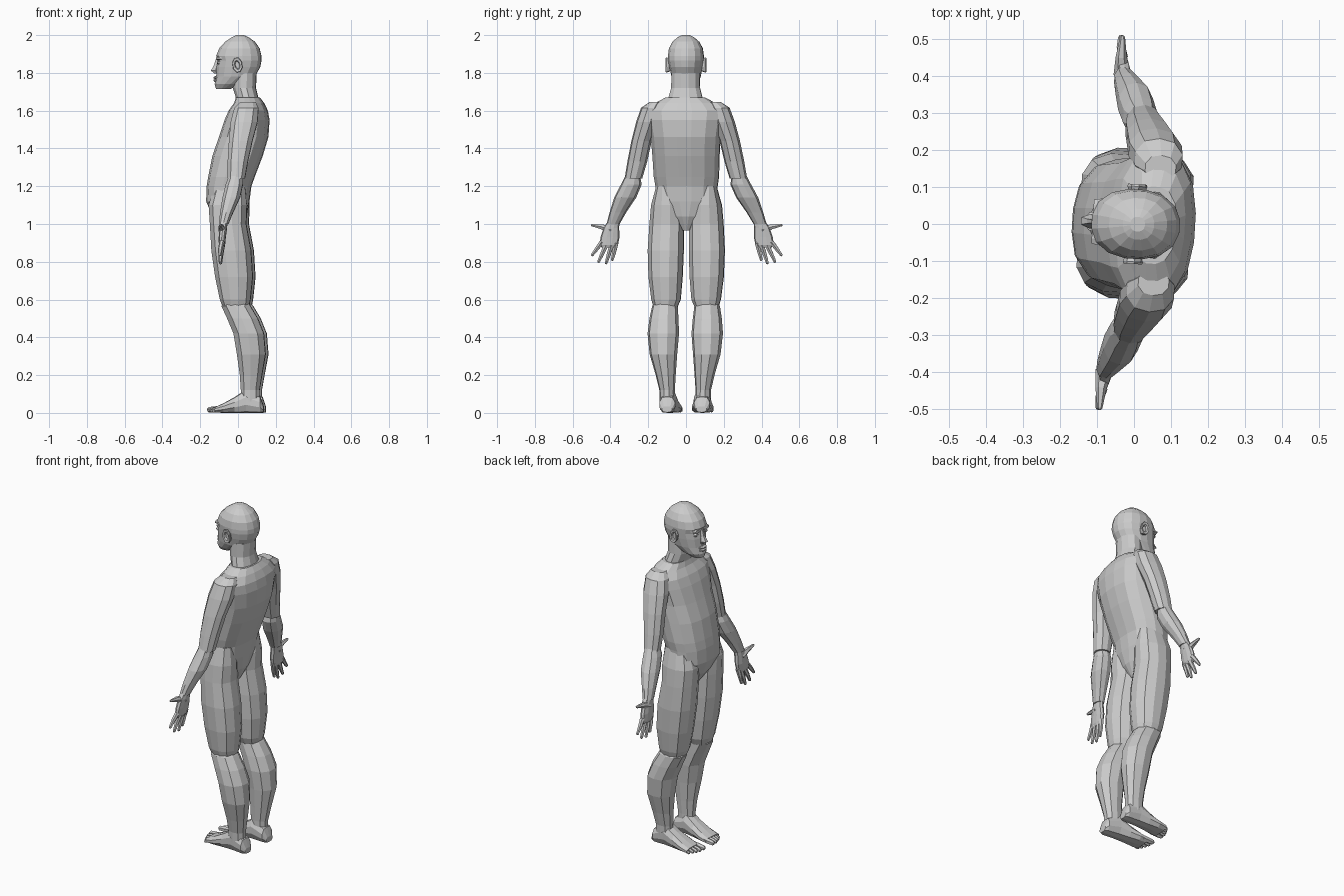
import bpy, bmesh, math
from mathutils import Vector, Matrix

TURN = Matrix.Rotation(math.radians(-3.5), 4, 'Z')   # figure stands slightly turned


def loft(name, rings, n=10, p=2.4, side=1, phase=0.5):
    """Skin rings (centre, u, v) of n-sided superellipses, caps both ends."""
    bm = bmesh.new()
    loops = []
    for c, u, v in rings:
        c, u, v = Vector(c), Vector(u), Vector(v)
        loop = []
        for i in range(n):
            a = 2 * math.pi * (i + phase) / n
            ca, sa = math.cos(a), math.sin(a)
            k = (abs(ca) ** p + abs(sa) ** p) ** (-1 / p)
            q = c + u * ca * k + v * sa * k
            q.y *= side
            loop.append(bm.verts.new(TURN @ q))
        loops.append(loop)
    for a, b in zip(loops, loops[1:]):
        for i in range(n):
            j = (i + 1) % n
            bm.faces.new((a[i], a[j], b[j], b[i]))
    bm.faces.new(loops[0])
    bm.faces.new(loops[-1])
    bmesh.ops.recalc_face_normals(bm, faces=bm.faces)
    me = bpy.data.meshes.new(name)
    bm.to_mesh(me)
    bm.free()
    ob = bpy.data.objects.new(name, me)
    bpy.context.collection.objects.link(ob)
    return ob


def level(z, x0, x1, y0, y1):
    """Horizontal ring from its extents."""
    return ((x0 + x1) / 2, (y0 + y1) / 2, z), ((x1 - x0) / 2, 0, 0), (0, (y1 - y0) / 2, 0)


def upright(x, y0, y1, z0, z1):
    """Ring standing across the x axis."""
    return (x, (y0 + y1) / 2, (z0 + z1) / 2), (0, (y1 - y0) / 2, 0), (0, 0, (z1 - z0) / 2)


def tube(name, points, radii, side=1, n=6):
    """Finger-like tube along a polyline, rounded off at the tip."""
    pts = [Vector(q) for q in points]
    d = (pts[-1] - pts[0]).normalized()
    ref = Vector((1, 0, 0)) if abs(d.x) < 0.7 else Vector((0, 0, 1))
    u = d.cross(ref).normalized()
    v = d.cross(u)
    rings = [(q, u * r, v * r) for q, r in zip(pts, radii)]
    rings.append((pts[-1] + d * radii[-1] * 0.6, u * radii[-1] * 0.5, v * radii[-1] * 0.5))
    return loft(name, rings, n, 2, side)


def mid_levels(rows):
    return [level(z, a, b, -h, h) for z, a, b, h in rows]


# Torso with pelvis wedge and shoulder slope
loft("torso", mid_levels([
    (.965, -.08, .01, .02), (1.04, -.135, .045, .09), (1.12, -.168, .06, .16),
    (1.2, -.165, .07, .165), (1.25, -.157, .088, .173), (1.36, -.135, .13, .178),
    (1.46, -.10, .16, .185), (1.55, -.07, .166, .20), (1.6, -.048, .157, .205),
    (1.64, -.02, .138, .16), (1.67, -.01, .115, .105)]), 16, 2.5)

# Neck
loft("neck", mid_levels([
    (1.62, -.02, .125, .11), (1.67, -.012, .108, .092), (1.72, -.028, .096, .078),
    (1.8, -.03, .10, .076)]), 12, 2.1)

# Head
loft("head", mid_levels([
    (1.715, -.117, -.04, .034), (1.74, -.124, .02, .058), (1.78, -.116, .09, .077),
    (1.83, -.114, .118, .088), (1.865, -.108, .125, .094), (1.89, -.116, .125, .095),
    (1.93, -.10, .115, .09), (1.965, -.068, .09, .071), (1.99, -.03, .055, .042),
    (2.0, -.01, .03, .02)]), 16, 2.25)

# Nose and lips
loft("nose", mid_levels([
    (1.88, -.117, -.09, .009), (1.84, -.13, -.09, .012), (1.812, -.147, -.09, .02),
    (1.798, -.128, -.09, .017)]), 6, 2)
for name, z in (("upper_lip", 1.775), ("lower_lip", 1.76)):
    loft(name, [upright(-.09, -.034, .034, z - .008, z + .008),
                upright(-.122, -.026, .026, z - .008, z + .008),
                upright(-.13, -.014, .014, z - .003, z + .003)], 8, 2)

for s, tag in ((1, "right"), (-1, "left")):
    # Eye, brow and ear
    loft("eye_" + tag, [upright(-.09, .022, .056, 1.842, 1.866),
                        upright(-.108, .028, .05, 1.847, 1.862)], 8, 2, s)
    loft("brow_" + tag, [upright(-.08, .008, .066, 1.866, 1.892),
                         upright(-.112, .012, .06, 1.868, 1.886)], 8, 3, s)
    loft("ear_" + tag, [
        ((.003, y, 1.842), (rx, 0, .004), (-.006, 0, rz))
        for y, rx, rz in ((.075, .016, .03), (.102, .026, .04), (.108, .024, .038),
                          (.106, .014, .024), (.095, .01, .018))], 8, 2.4, s)

    # Upper arm and forearm
    loft("upper_arm_" + tag, [level(*r) for r in (
        (1.645, .02, .105, .12, .19), (1.615, -.01, .122, .12, .235),
        (1.54, -.028, .118, .14, .262), (1.44, -.035, .093, .18, .288),
        (1.33, -.04, .07, .205, .31), (1.24, -.038, .055, .232, .325))], 10, 2.3, s)
    loft("forearm_" + tag, [level(*r) for r in (
        (1.265, -.028, .045, .245, .316), (1.21, -.048, .045, .235, .345),
        (1.14, -.063, .032, .265, .382), (1.06, -.073, -.003, .32, .408),
        (1.0, -.078, -.026, .355, .424))], 10, 2.3, s)

    # Palm, fingers and thumb
    loft("palm_" + tag, [level(*r) for r in (
        (1.02, -.07, -.03, .355, .415), (.98, -.074, -.034, .358, .44),
        (.93, -.077, -.04, .356, .457), (.89, -.076, -.044, .365, .462),
        (.875, -.072, -.05, .375, .45))], 10, 2.6, s)
    for i, (y0, z0, y1, z1) in enumerate((
            (.374, .90, .395, .81), (.398, .89, .428, .792),
            (.426, .89, .468, .80), (.45, .905, .502, .835))):
        tube(f"finger_{i + 1}_{tag}", [(-.058, y0, z0), (-.064, (y0 + y1) / 2, (z0 + z1) / 2),
                                       (-.066, y1, z1)], (.014, .012, .008), s)
    tube("thumb_" + tag, [(-.056, .40, .965), (-.062, .45, .985), (-.062, .503, .994)],
         (.024, .015, .007), s)

    # Thigh and shin
    loft("thigh_" + tag, [level(*r) for r in (
        (1.2, -.12, .045, .06, .16), (1.1, -.15, .056, .02, .188),
        (1.0, -.143, .052, .013, .197), (.86, -.135, .078, .013, .205),
        (.72, -.115, .087, .018, .20), (.6, -.09, .074, .028, .185),
        (.56, -.075, .066, .045, .172))], 12, 2.4, s)
    loft("shin_" + tag, [level(*r) for r in (
        (.6, -.065, .05, .06, .16), (.565, -.082, .076, .044, .18),
        (.5, -.052, .115, .038, .192), (.42, -.018, .147, .033, .2),
        (.31, .0, .156, .042, .188), (.2, .015, .136, .05, .156),
        (.12, .02, .122, .055, .137), (.06, .02, .122, .055, .135))], 10, 2.3, s)

    # Foot and toes
    loft("foot_" + tag, [upright(*r) for r in (
        (.142, .065, .118, .003, .035), (.125, .05, .134, 0, .085),
        (.05, .045, .134, 0, .125), (-.01, .038, .136, 0, .085),
        (-.07, .026, .142, 0, .052), (-.115, .024, .14, .002, .032))], 10, 3, s)
    for i in range(5):
        r = .016 if i == 0 else .0125 - .0007 * i
        y = (.04, .067, .089, .109, .128)[i]
        x = (-.152, -.15, -.142, -.133, -.122)[i]
        tube(f"toe_{i + 1}_{tag}", [(-.09, y, .022), (x + .02, y, .018), (x, y, r)],
             (r, r, r * .9), s)
